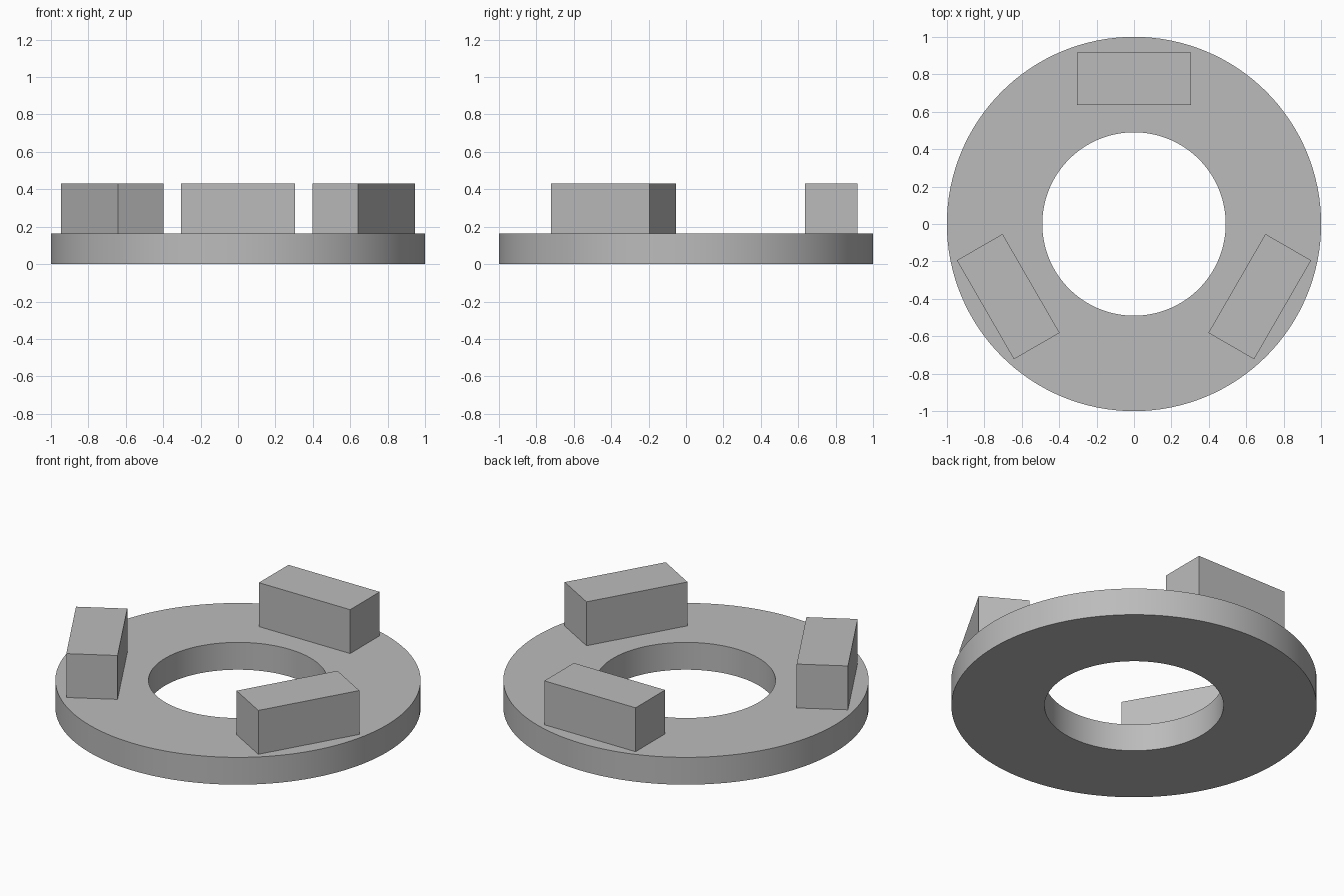
import bpy
import bmesh
import math
from mathutils import Matrix, Vector

OUTER, INNER, RING_H = 1.0, 0.49, 0.165
BLOCK_W, BLOCK_IN, BLOCK_OUT, BLOCK_TOP = 0.61, 0.635, 0.917, 0.43
SEGMENTS = 128

cube = bpy.data.objects.get("Cube")
if cube:
    bpy.data.objects.remove(cube, do_unlink=True)

grey = bpy.data.materials.new("plain grey")
grey.use_nodes = True
colour = (0.5, 0.5, 0.5, 1)
grey.diffuse_color = colour
grey.node_tree.nodes["Principled BSDF"].inputs["Base Color"].default_value = colour


def add_object(name, bm):
    bmesh.ops.recalc_face_normals(bm, faces=bm.faces)
    mesh = bpy.data.meshes.new(name)
    bm.to_mesh(mesh)
    bm.free()
    mesh.materials.append(grey)
    obj = bpy.data.objects.new(name, mesh)
    bpy.context.collection.objects.link(obj)
    return obj


# Flat ring: a rectangular section swept around the vertical axis
bm = bmesh.new()
section = [bm.verts.new((r, 0, z)) for r, z in
           ((INNER, 0), (OUTER, 0), (OUTER, RING_H), (INNER, RING_H))]
edges = [bm.edges.new((section[i], section[(i + 1) % 4])) for i in range(4)]
bmesh.ops.spin(bm, geom=section + edges, cent=(0, 0, 0), axis=(0, 0, 1),
               angle=math.tau, steps=SEGMENTS, use_merge=False)
bmesh.ops.remove_doubles(bm, verts=bm.verts, dist=0.0001)
ring = add_object("base_ring", bm)
bpy.ops.object.select_all(action="DESELECT")
ring.select_set(True)
bpy.context.view_layer.objects.active = ring
bpy.ops.object.shade_smooth_by_angle(angle=math.radians(30))

# Three upright blocks spaced evenly around the ring
size = Vector((BLOCK_W, BLOCK_OUT - BLOCK_IN, BLOCK_TOP - RING_H))
centre = Vector((0, (BLOCK_IN + BLOCK_OUT) / 2, (RING_H + BLOCK_TOP) / 2))
for i, side in enumerate(("back", "right", "left")):
    bm = bmesh.new()
    turn = Matrix.Rotation(i * math.tau / 3, 4, "Z")
    bmesh.ops.create_cube(
        bm, size=1, matrix=turn @ Matrix.Translation(centre) @ Matrix.Diagonal(size).to_4x4())
    add_object(side + "_block", bm)
